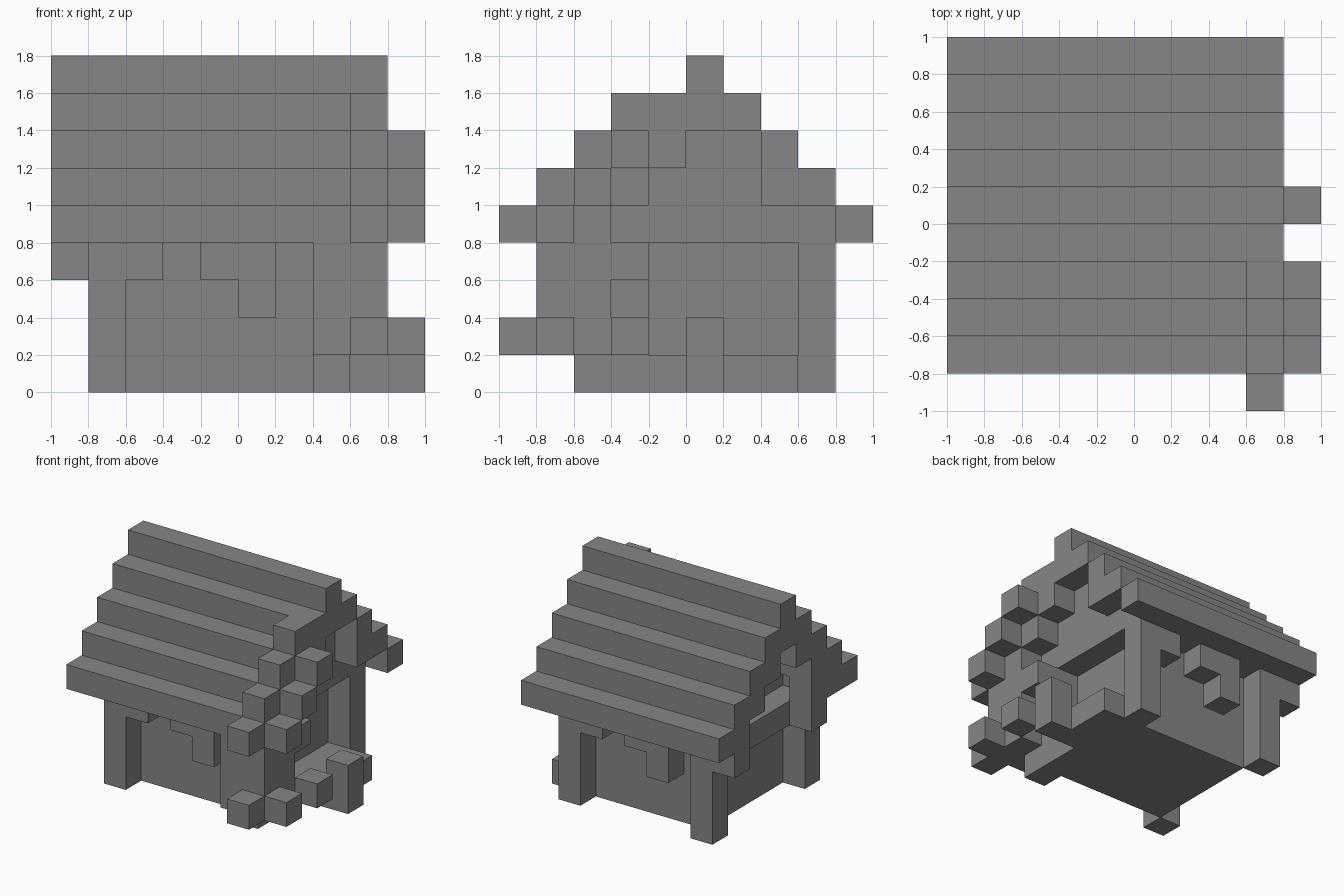
import bpy

if "Cube" in bpy.data.objects:
    bpy.data.objects.remove(bpy.data.objects["Cube"], do_unlink=True)

CELL = 0.2
GREY = (0.24, 0.24, 0.24, 1)
mat = bpy.data.materials.new("plain_grey")
mat.use_nodes = True
mat.diffuse_color = GREY
mat.node_tree.nodes["Principled BSDF"].inputs["Base Color"].default_value = GREY


def block(name, x, y, z):
    """Box given by low and high cell limits on each axis."""
    limits = (x, y, z)
    bpy.ops.mesh.primitive_cube_add(size=1, location=[CELL * (a + b) / 2 for a, b in limits])
    ob = bpy.context.object
    ob.name = name
    size = [CELL * (b - a) for a, b in limits]
    for v in ob.data.vertices:
        v.co = [c * s for c, s in zip(v.co, size)]
    ob.data.materials.append(mat)
    return ob


def cell(name, x, y, z, height=1):
    return block(name, (x, x + 1), (y, y + 1), (z, z + height))


# House body and side porch
block("house_body", (-3, 2), (-2, 3), (0, 4))
block("side_sill", (2, 3), (-2, 3), (0, 1))
block("porch_slab", (3, 4), (0, 3), (0, 1))
block("side_wall_return", (2, 3), (-2, -1), (1, 4))
cell("porch_post", 4, 0, 0, 2)
block("end_plate", (-4, -3), (-2, 3), (3, 4))

# Corner posts
for x in (-4, 2):
    for y in (-3, 3):
        cell("corner_post", x, y, 0, 4)

# Stepped roof, one course at a time, with bargeboards at both ends
for i in range(5):
    z = 4 + i
    front, back = i - 4, 5 - i
    block("roof_course", (-3, 3), (front, back), (z, z + 1))
    if i > 2:
        block("roof_ridge_overhang", (-5, 4), (front, back), (z, z + 1))
        continue
    block("front_barge_left", (-5, -3), (front, front + 2), (z, z + 1))
    block("back_barge_left", (-5, -3), (back - 2, back), (z, z + 1))
    block("front_barge_right", (3, 4), (front, front + 2), (z, z + 1))
    width = 2 if i == 1 else 1
    block("back_barge_right", (3, 4), (back - width, back), (z, z + 1))

# Eave brackets, repeated on the back by a half turn
for y, turned in ((-3, False), (3, True)):
    for x, z in ((-3, 3), (-1, 3), (0, 2)):
        px = -2 - x if turned else x
        block("eave_bracket", (px, px + 1), (y, y + 1), (z, 4))

# Roof drips at the ends
cell("left_front_drip", -5, -2, 3, 2)
cell("left_back_drip", -5, 3, 3)
cell("right_front_drip", 3, -2, 3)

# Chunky corner mass with foliage cells at its foot
block("corner_mass", (2, 4), (-4, -2), (1, 4))
for x, y in ((3, -5), (4, -4), (4, -2)):
    cell("low_foliage", x, y, 1)

# Foliage climbing the roof edge
for i in range(4):
    cell("roof_foliage", 3, i - 5, 4 + i)
    if i < 3:
        cell("outer_foliage", 4, i - 4, 4 + i)
